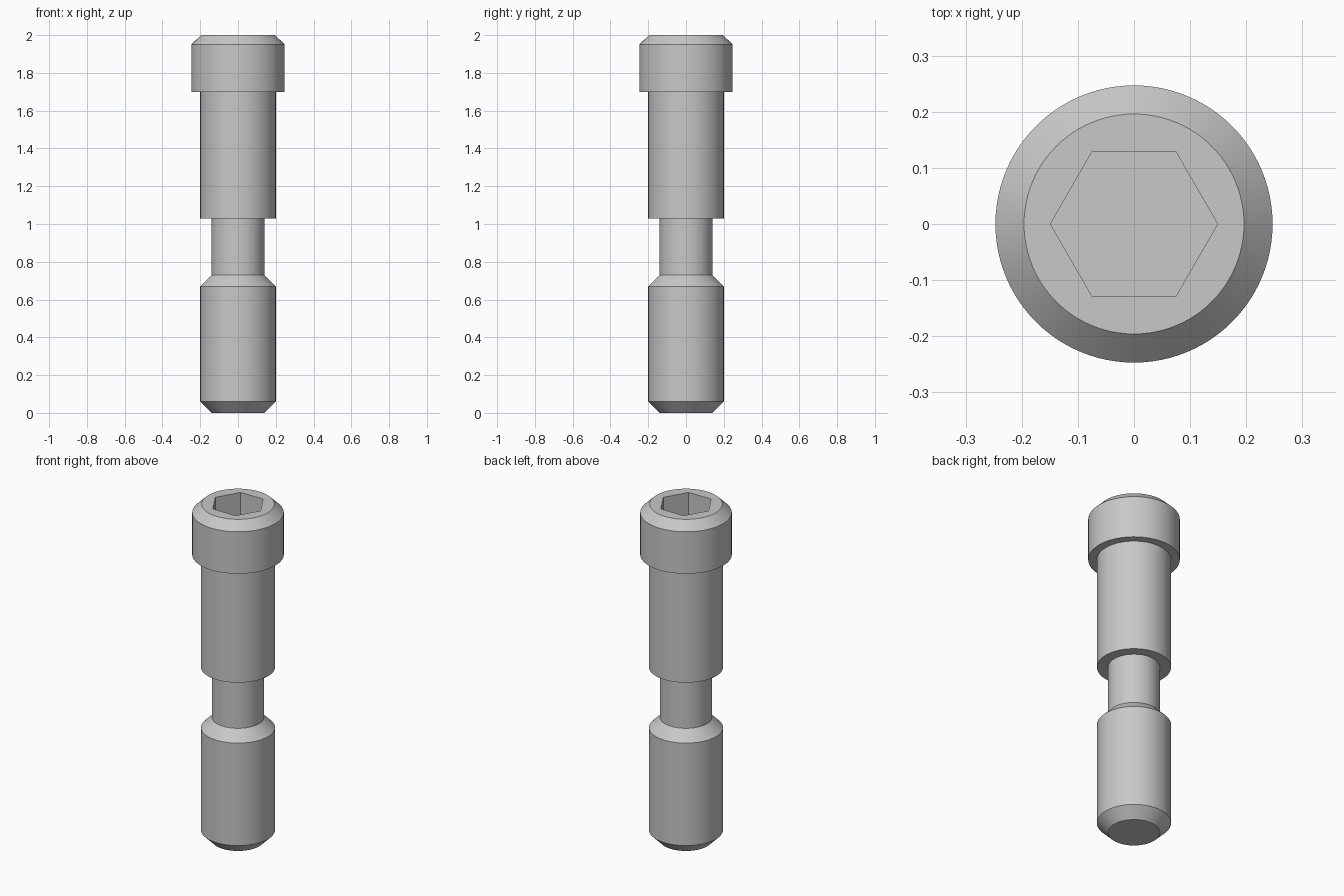
import bpy
import bmesh
from math import radians

if "Cube" in bpy.data.objects:
    bpy.data.objects.remove(bpy.data.objects["Cube"], do_unlink=True)

SEGMENTS = 96
SOCKET_DEPTH = 0.17

# Plain steel
steel = bpy.data.materials.new("steel grey")
steel.use_nodes = True
colour = (0.58, 0.58, 0.58, 1)
steel.diffuse_color = colour
steel.node_tree.nodes["Principled BSDF"].inputs["Base Color"].default_value = colour


def lathe(name, profile):
    """Revolve (radius, height) points around z into a solid."""
    mesh = bpy.data.meshes.new(name)
    bm = bmesh.new()
    verts = [bm.verts.new((r, 0, z)) for r, z in profile]
    edges = [bm.edges.new(pair) for pair in zip(verts, verts[1:])]
    bmesh.ops.spin(bm, geom=verts + edges, cent=(0, 0, 0), axis=(0, 0, 1),
                   angle=radians(360), steps=SEGMENTS, use_merge=True)
    bmesh.ops.remove_doubles(bm, verts=bm.verts, dist=0.0001)
    # Flat end caps
    bmesh.ops.holes_fill(bm, edges=[e for e in bm.edges if e.is_boundary], sides=0)
    bmesh.ops.recalc_face_normals(bm, faces=bm.faces)
    bm.to_mesh(mesh)
    bm.free()
    mesh.materials.append(steel)
    obj = bpy.data.objects.new(name, mesh)
    bpy.context.collection.objects.link(obj)
    return obj


# Bolt body, from the chamfered tip up to the chamfered head
bolt = lathe("socket_head_bolt", [
    (0.14, 0), (0.2, 0.06),          # tip chamfer
    (0.2, 0.67), (0.14, 0.73),       # lower shank and shoulder
    (0.14, 1.03), (0.2, 1.03),       # neck and step
    (0.2, 1.7), (0.247, 1.7),        # upper shank and head underside
    (0.247, 1.95), (0.196, 2),       # head and its chamfer
])

# Hexagonal socket, corners on the x axis
bpy.ops.mesh.primitive_cylinder_add(vertices=6, radius=0.149, depth=2 * SOCKET_DEPTH,
                                    location=(0, 0, 2), rotation=(0, 0, radians(30)))
cutter = bpy.context.object
cutter.name = "socket_cutter"
cutter.hide_render = True
cutter.data.materials.append(steel)

bpy.ops.object.select_all(action="DESELECT")
bolt.select_set(True)
bpy.context.view_layer.objects.active = bolt
cut = bolt.modifiers.new("hex_socket", "BOOLEAN")
cut.operation = "DIFFERENCE"
cut.solver = "EXACT"
cut.object = cutter
bpy.ops.object.modifier_apply(modifier=cut.name)
bpy.data.objects.remove(cutter, do_unlink=True)
bpy.ops.object.shade_smooth_by_angle(angle=radians(30))
